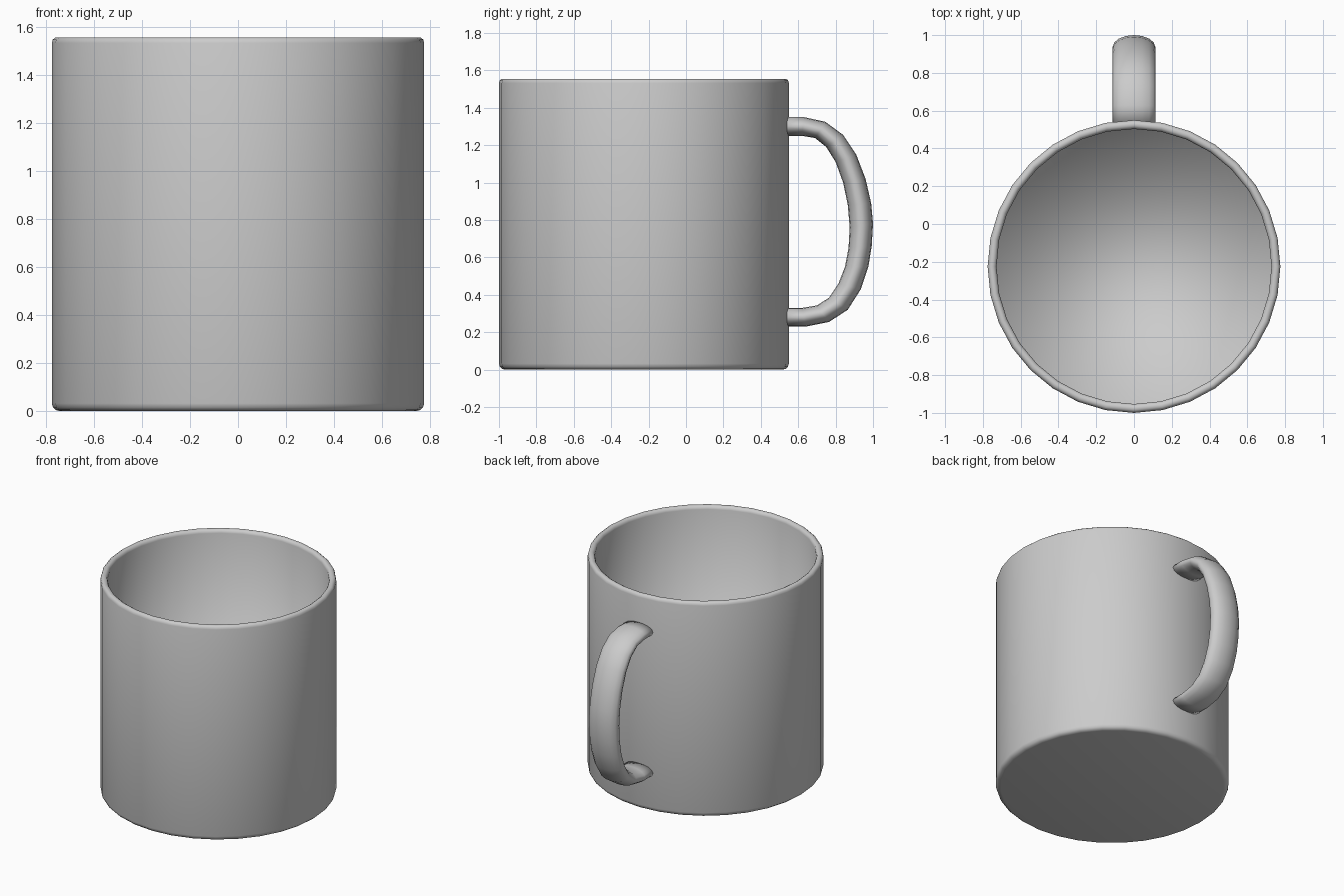
import bpy, bmesh
from math import sin, cos, pi
from mathutils import Vector

if "Cube" in bpy.data.objects:
    bpy.data.objects.remove(bpy.data.objects["Cube"])


def loft(name, rings, location=(0, 0, 0)):
    """Skin a list of closed rings and cap both ends."""
    bm = bmesh.new()
    loops = [[bm.verts.new(p) for p in ring] for ring in rings]
    for a, b in zip(loops, loops[1:]):
        n = len(a)
        for i in range(n):
            j = (i + 1) % n
            bm.faces.new((a[i], a[j], b[j], b[i]))
    bm.faces.new(loops[0][::-1])
    bm.faces.new(loops[-1])
    bmesh.ops.recalc_face_normals(bm, faces=bm.faces)
    for f in bm.faces:
        f.smooth = True
    mesh = bpy.data.meshes.new(name)
    bm.to_mesh(mesh)
    bm.free()
    obj = bpy.data.objects.new(name, mesh)
    obj.location = location
    bpy.context.collection.objects.link(obj)
    return obj


# Mug body: outer wall, rounded rim, inner wall and floor (radius, height)
SIDES = 32
profile = [(0.742, 0.0), (0.758, 0.004), (0.77, 0.015), (0.775, 0.032),
           (0.775, 1.532), (0.771, 1.546), (0.76, 1.555), (0.745, 1.555),
           (0.733, 1.547), (0.728, 1.532), (0.728, 0.047)]
body = loft("mug_body",
            [[(r * cos(2 * pi * i / SIDES), r * sin(2 * pi * i / SIDES), z)
              for i in range(SIDES)] for r, z in profile],
            (0, -0.225, 0))

# Handle: oval section between an outer and an inner curve (y, z)
outer = [(0.525, 1.35), (0.63, 1.35), (0.745, 1.325), (0.84, 1.255),
         (0.91, 1.15), (0.96, 1.02), (0.99, 0.89), (1.0, 0.78),
         (0.993, 0.66), (0.975, 0.55), (0.935, 0.43), (0.865, 0.32),
         (0.765, 0.255), (0.64, 0.23), (0.525, 0.23)]
inner = [(0.525, 1.25), (0.62, 1.25), (0.69, 1.238), (0.75, 1.19),
         (0.80, 1.11), (0.84, 1.0), (0.865, 0.88), (0.875, 0.76),
         (0.869, 0.65), (0.85, 0.55), (0.815, 0.46), (0.765, 0.385),
         (0.70, 0.343), (0.62, 0.33), (0.525, 0.33)]
rings = []
for o, i in zip(outer, inner):
    o, i = Vector((0, *o)), Vector((0, *i))
    mid, half = (o + i) / 2, (o - i) / 2
    rings.append([mid + half * cos(2 * pi * k / 16)
                  + Vector((0.113 * sin(2 * pi * k / 16), 0, 0))
                  for k in range(16)])
handle = loft("handle", rings)
for obj in (body, handle):
    obj.select_set(True)
bpy.context.view_layer.objects.active = body
bpy.ops.object.shade_smooth_by_angle(angle=pi * 0.52)
